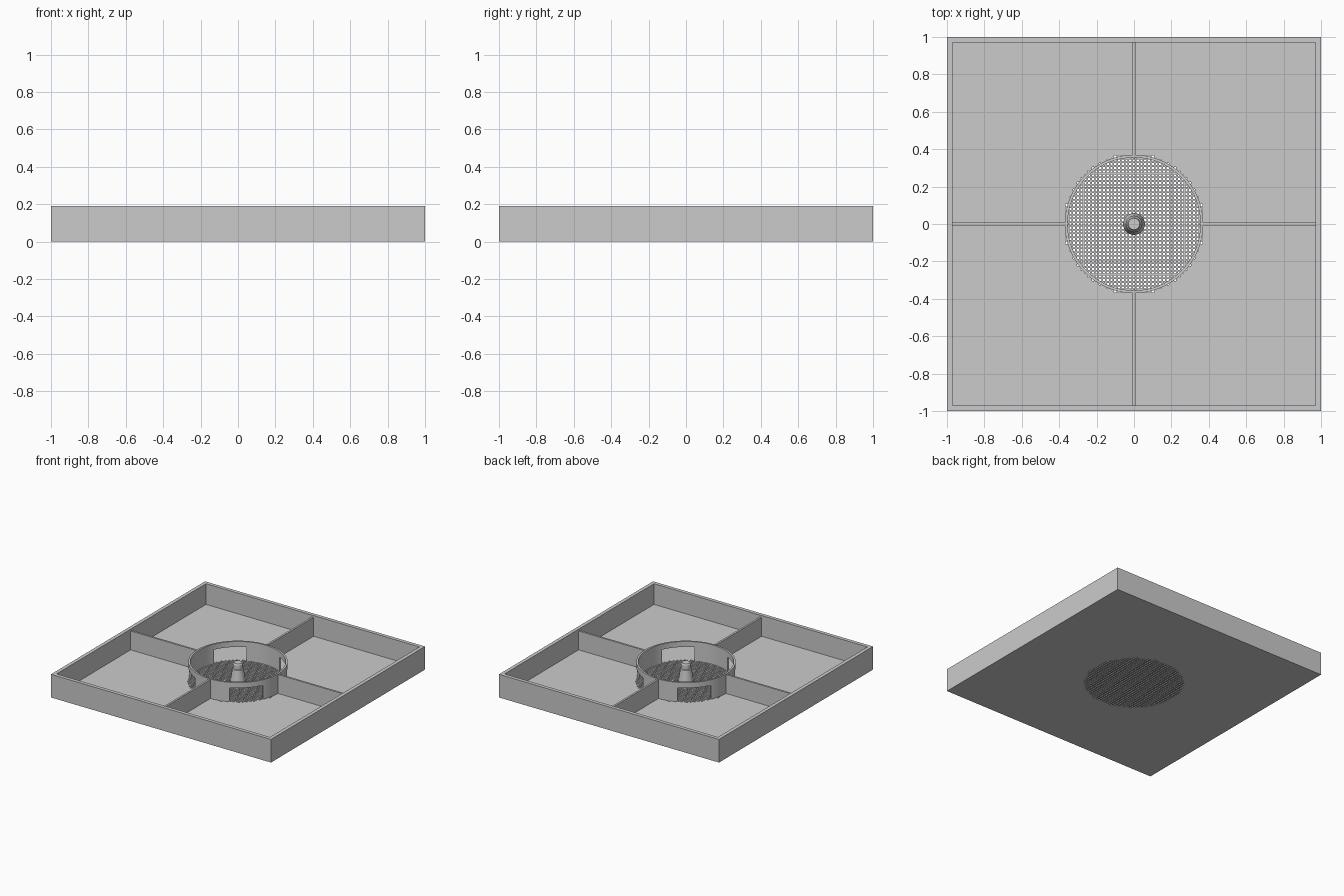
import bpy, bmesh
from math import cos, sin, radians, hypot, pi

if "Cube" in bpy.data.objects:
    bpy.data.objects.remove(bpy.data.objects["Cube"])

FLOOR, TOP, RIB = 0.02, 0.19, 0.175
R_OUT, R_IN = 0.37, 0.355


def finish(bm, name):
    bmesh.ops.recalc_face_normals(bm, faces=bm.faces[:])
    me = bpy.data.meshes.new(name)
    bm.to_mesh(me)
    bm.free()
    ob = bpy.data.objects.new(name, me)
    bpy.context.collection.objects.link(ob)
    return ob


def perforated_floor():
    # Grid plate with square holes left out inside a circle
    pitch, half, n = 0.02, 0.0058, 18
    lines = [-0.99]
    for i in range(-n, n + 1):
        lines += [i * pitch - half, i * pitch + half]
    lines.append(0.99)
    bm = bmesh.new()
    grid = [[bm.verts.new((x, y, FLOOR)) for y in lines] for x in lines]
    for i in range(len(lines) - 1):
        for j in range(len(lines) - 1):
            if i % 2 and j % 2:
                cx = (lines[i] + lines[i + 1]) / 2
                cy = (lines[j] + lines[j + 1]) / 2
                if hypot(cx, cy) < 0.375:
                    continue
            bm.faces.new((grid[i][j], grid[i + 1][j],
                          grid[i + 1][j + 1], grid[i][j + 1]))
    ext = bmesh.ops.extrude_face_region(bm, geom=bm.faces[:], use_keep_orig=True)
    moved = [v for v in ext["geom"] if isinstance(v, bmesh.types.BMVert)]
    bmesh.ops.translate(bm, verts=moved, vec=(0, 0, -FLOOR))
    finish(bm, "perforated_floor")


def box(name, x0, x1, y0, y1, z0, z1):
    bm = bmesh.new()
    bmesh.ops.create_cube(bm, size=1)
    for v in bm.verts:
        v.co = (x1 if v.co.x > 0 else x0, y1 if v.co.y > 0 else y0,
                z1 if v.co.z > 0 else z0)
    return finish(bm, name)


def arc_wall(name, a0, a1, z0, z1, steps, closed=False):
    # Curved wall swept from a rectangular section
    section = [(R_IN, z0), (R_OUT, z0), (R_OUT, z1), (R_IN, z1)]
    bm = bmesh.new()
    count = steps if closed else steps + 1
    rings = []
    for k in range(count):
        a = radians(a0 + (a1 - a0) * k / steps)
        rings.append([bm.verts.new((r * cos(a), r * sin(a), z)) for r, z in section])
    for k in range(steps):
        p, q = rings[k], rings[(k + 1) % count]
        for m in range(4):
            bm.faces.new((p[m], q[m], q[(m + 1) % 4], p[(m + 1) % 4]))
    if not closed:
        bm.faces.new(rings[0])
        bm.faces.new(rings[-1])
    return finish(bm, name)


def lathe(name, profile, seg=32):
    bm = bmesh.new()
    rings = [[bm.verts.new((r * cos(2 * pi * k / seg), r * sin(2 * pi * k / seg), z))
              for k in range(seg)] for r, z in profile]
    for p, q in zip(rings, rings[1:]):
        for k in range(seg):
            bm.faces.new((p[k], p[(k + 1) % seg], q[(k + 1) % seg], q[k]))
    bm.faces.new(rings[0])
    bm.faces.new(rings[-1])
    return finish(bm, name)


# Tray: floor and four outer walls
perforated_floor()
for s, side in ((-1, "a"), (1, "b")):
    lo, hi = sorted((s * 0.97, s * 1.0))
    box("side_wall_" + side, lo, hi, -1, 1, 0, TOP)
    box("end_wall_" + side, -0.97, 0.97, lo, hi, 0, TOP)
    # Dividing ribs running from the ring to the walls
    lo, hi = sorted((s * 0.36, s * 0.97))
    box("rib_x_" + side, lo, hi, -0.008, 0.008, FLOOR, RIB)
    box("rib_y_" + side, -0.008, 0.008, lo, hi, FLOOR, RIB)

# Central ring: continuous upper band on four posts, leaving four windows
arc_wall("ring_band", 0, 360, 0.135, 0.18, 72, closed=True)
for q in range(4):
    arc_wall("ring_post", q * 90 - 25, q * 90 + 25, FLOOR, 0.135, 10)

# Tapered centre peg with a small neck and chamfered tip
lathe("centre_peg", [(0.058, FLOOR), (0.042, 0.125), (0.036, 0.13),
                     (0.036, 0.165), (0.03, 0.175)])
